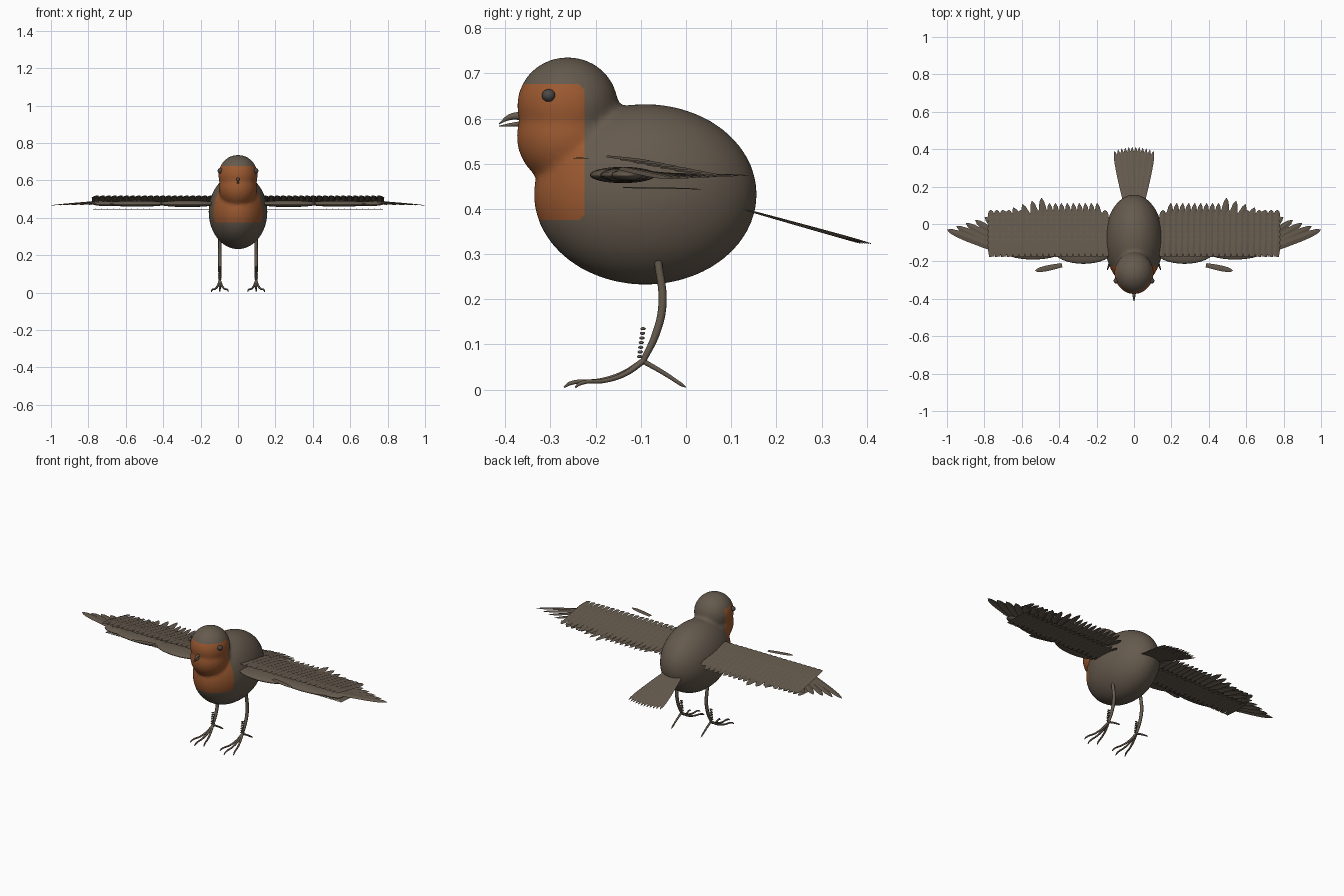
import bpy, bmesh, math
from mathutils import Vector, Matrix

cube = bpy.data.objects.get("Cube")
if cube:
    bpy.data.objects.remove(cube, do_unlink=True)


def material(name, rgb):
    m = bpy.data.materials.new(name)
    m.use_nodes = True
    m.diffuse_color = (*rgb, 1)
    bsdf = next(n for n in m.node_tree.nodes if n.type == 'BSDF_PRINCIPLED')
    bsdf.inputs["Base Color"].default_value = (*rgb, 1)
    return m


BROWN = material("brown plumage", (0.13, 0.102, 0.075))
ORANGE = material("orange breast", (0.33, 0.1, 0.03))
EYE = material("dark eye", (0.07, 0.065, 0.06))


def make_object(name, bm, mat, mirror=False, smooth=False):
    me = bpy.data.meshes.new(name)
    bm.to_mesh(me)
    bm.free()
    ob = bpy.data.objects.new(name, me)
    bpy.context.collection.objects.link(ob)
    me.materials.append(mat)
    for p in me.polygons:
        p.use_smooth = smooth
    if mirror:
        ob.modifiers.new("Mirror", 'MIRROR').use_mirror_merge = False
    return ob


def ellipsoid(bm, centre, radii, seg=32):
    mat = Matrix.Translation(centre) @ Matrix.Diagonal((*radii, 1))
    bmesh.ops.create_uvsphere(bm, u_segments=seg, v_segments=seg // 2, radius=1, matrix=mat)


def feather(bm, base, tip, width, roll=0.0):
    """Leaf-shaped blade with a raised shaft, rolled to overlap its neighbour."""
    base, tip = Vector(base), Vector(tip)
    along = tip - base
    side = along.cross(Vector((0, 0, 1))).normalized() * width / 2
    side = Matrix.Rotation(roll, 3, along) @ side
    rows = []
    for t, w in ((0, 0.75), (0.3, 0.95), (0.6, 1), (0.8, 0.88), (0.92, 0.6), (1, 0.06)):
        c = base + along * t
        crown = Vector((0, 0, 0.08 * width * w))
        rows.append([bm.verts.new(p) for p in (c - side * w, c + crown, c + side * w)])
    for a, b in zip(rows, rows[1:]):
        for i in range(2):
            bm.faces.new((a[i], b[i], b[i + 1], a[i + 1]))


def tube(name, points, radii):
    """Round limb through the points, tapered by the radii."""
    cu = bpy.data.curves.new(name, 'CURVE')
    cu.dimensions = '3D'
    cu.bevel_depth = 1
    cu.bevel_resolution = 3
    cu.resolution_u = 6
    cu.use_fill_caps = True
    sp = cu.splines.new('BEZIER')
    sp.bezier_points.add(len(points) - 1)
    for bp, p, r in zip(sp.bezier_points, points, radii):
        bp.co = p
        bp.radius = r
        bp.handle_left_type = bp.handle_right_type = 'AUTO'
    cu.materials.append(BROWN)
    ob = bpy.data.objects.new(name, cu)
    bpy.context.collection.objects.link(ob)


# Body and head fused into one smooth skin
bm = bmesh.new()
ellipsoid(bm, (0, -0.09, 0.432), (0.157, 0.247, 0.2), 64)
ellipsoid(bm, (0, -0.262, 0.628), (0.105, 0.112, 0.108), 48)
ellipsoid(bm, (0, -0.262, 0.56), (0.103, 0.113, 0.11), 48)
body = make_object("body", bm, BROWN)
rm = body.modifiers.new("Remesh", 'REMESH')
rm.mode = 'VOXEL'
rm.voxel_size = 0.009
sm = body.modifiers.new("Smooth", 'SMOOTH')
sm.factor = 0.5
sm.iterations = 8
bpy.context.view_layer.update()
skin = bpy.data.meshes.new_from_object(body.evaluated_get(bpy.context.evaluated_depsgraph_get()))
body.modifiers.clear()
body.data = skin
skin.materials.clear()
skin.materials.append(BROWN)
skin.materials.append(ORANGE)

# Orange breast and face: a cut patch with softened corners
edges = [((0, -0.225, 0.5), (0, 1, 0)), ((0, -0.3, 0.676), (0, 0, 1)), ((0, -0.3, 0.375), (0, 0, -1)),
         ((0, -0.231, 0.67), (0, 1, 1)), ((0, -0.231, 0.381), (0, 1, -1))]
bm = bmesh.new()
bm.from_mesh(skin)
for co, no in edges:
    bmesh.ops.bisect_plane(bm, geom=bm.verts[:] + bm.edges[:] + bm.faces[:],
                           dist=1e-5, plane_co=co, plane_no=no)
for f in bm.faces:
    c = f.calc_center_median()
    f.smooth = True
    f.material_index = int(all((c - Vector(co)).dot(Vector(no)) < 0 for co, no in edges))
bm.to_mesh(skin)
bm.free()

# Eyes
bm = bmesh.new()
ellipsoid(bm, (0.094, -0.304, 0.651), (0.015, 0.015, 0.014), 20)
make_object("eyes", bm, EYE, mirror=True, smooth=True)

# Beak
tube("upper_beak", [(0, -0.355, 0.606), (0, -0.39, 0.603), (0, -0.414, 0.588)], (0.011, 0.007, 0.001))
tube("lower_beak", [(0, -0.355, 0.589), (0, -0.39, 0.586), (0, -0.414, 0.583)], (0.007, 0.004, 0.001))

# Legs, toes and leg scales
for s, side in ((1, "left"), (-1, "right")):
    x = 0.097 * s
    ankle = (x, -0.095, 0.063)
    tube(side + "_leg", [(x, -0.062, 0.285), (x, -0.052, 0.19), (x, -0.066, 0.125), ankle],
         (0.009, 0.0095, 0.009, 0.007))
    tube(side + "_back_toe", [ankle, (x, -0.045, 0.034), (x, -0.01, 0.011), (x, 0, 0.005)],
         (0.006, 0.005, 0.004, 0.001))
    for i, toe in ((-1, "inner"), (0, "middle"), (1, "outer")):
        reach = 0.175 - 0.025 * abs(i)
        path = [(x + 0.045 * i * s * t, -0.095 - reach * t, z) for t, z in
                ((0, 0.063), (0.25, 0.036), (0.55, 0.02), (0.92, 0.014), (1, 0.005))]
        tube(f"{side}_{toe}_toe", path, (0.007, 0.006, 0.005, 0.0045, 0.002))
bm = bmesh.new()
for i in range(7):
    ellipsoid(bm, (0.097, -0.095 - 0.0013 * (6 - i), 0.073 + 0.0103 * i), (0.01, 0.006, 0.0035), 12)
make_object("leg_scales", bm, BROWN, mirror=True, smooth=True)

# Wing arms
bm = bmesh.new()
ellipsoid(bm, (0.27, -0.14, 0.475), (0.16, 0.073, 0.018))
ellipsoid(bm, (0.54, -0.135, 0.475), (0.17, 0.055, 0.016))
ellipsoid(bm, (0.7, -0.13, 0.475), (0.08, 0.035, 0.013))
make_object("wing_arms", bm, BROWN, mirror=True, smooth=True)

# Covert rows over the wing, and one row under it
bm = bmesh.new()
count = 20
for row in range(6):
    y, z = -0.175 + 0.03 * row, 0.516 - 0.006 * row
    for i in range(count):
        x = 0.15 + 0.61 * i / (count - 1)
        feather(bm, (x, y, z), (x + 0.006, y + 0.1, z - 0.011), 0.038, 0.15)
make_object("upper_coverts", bm, BROWN, mirror=True)
bm = bmesh.new()
for i in range(count):
    x = 0.15 + 0.61 * i / (count - 1)
    feather(bm, (x, -0.14, 0.446), (x, 0.035, 0.443), 0.036)
make_object("under_coverts", bm, BROWN, mirror=True)

# Secondary flight feathers
bm = bmesh.new()
for i in range(10):
    x = 0.175 + 0.032 * i
    feather(bm, (x, -0.13, 0.474), (x + 0.022, 0.112, 0.474), 0.038, 0.12)
make_object("secondary_feathers", bm, BROWN, mirror=True)

# Primary flight feathers fanning to the wing tip
bm = bmesh.new()
for i in range(11):
    t = i / 10
    feather(bm, (0.47 + 0.25 * t, -0.11 - 0.03 * t, 0.476 + 0.014 * t),
            (0.495 + 0.505 * t, 0.14 - 0.17 * t, 0.474 - 0.008 * t), 0.042, 0.12)
make_object("primary_feathers", bm, BROWN, mirror=True)

# Small thumb feather ahead of the wing
bm = bmesh.new()
feather(bm, (0.385, -0.22, 0.511), (0.528, -0.25, 0.511), 0.03)
make_object("thumb_feathers", bm, BROWN, mirror=True)

# Tail fan
bm = bmesh.new()
for i in range(12):
    t = -1 + 2 * i / 11
    feather(bm, (0.045 * t, 0.11, 0.403 + 0.001 * (i % 2)),
            (0.104 * t, 0.412 - 0.022 * t * t, 0.322 + 0.001 * (i % 2)), 0.03)
make_object("tail_feathers", bm, BROWN)
